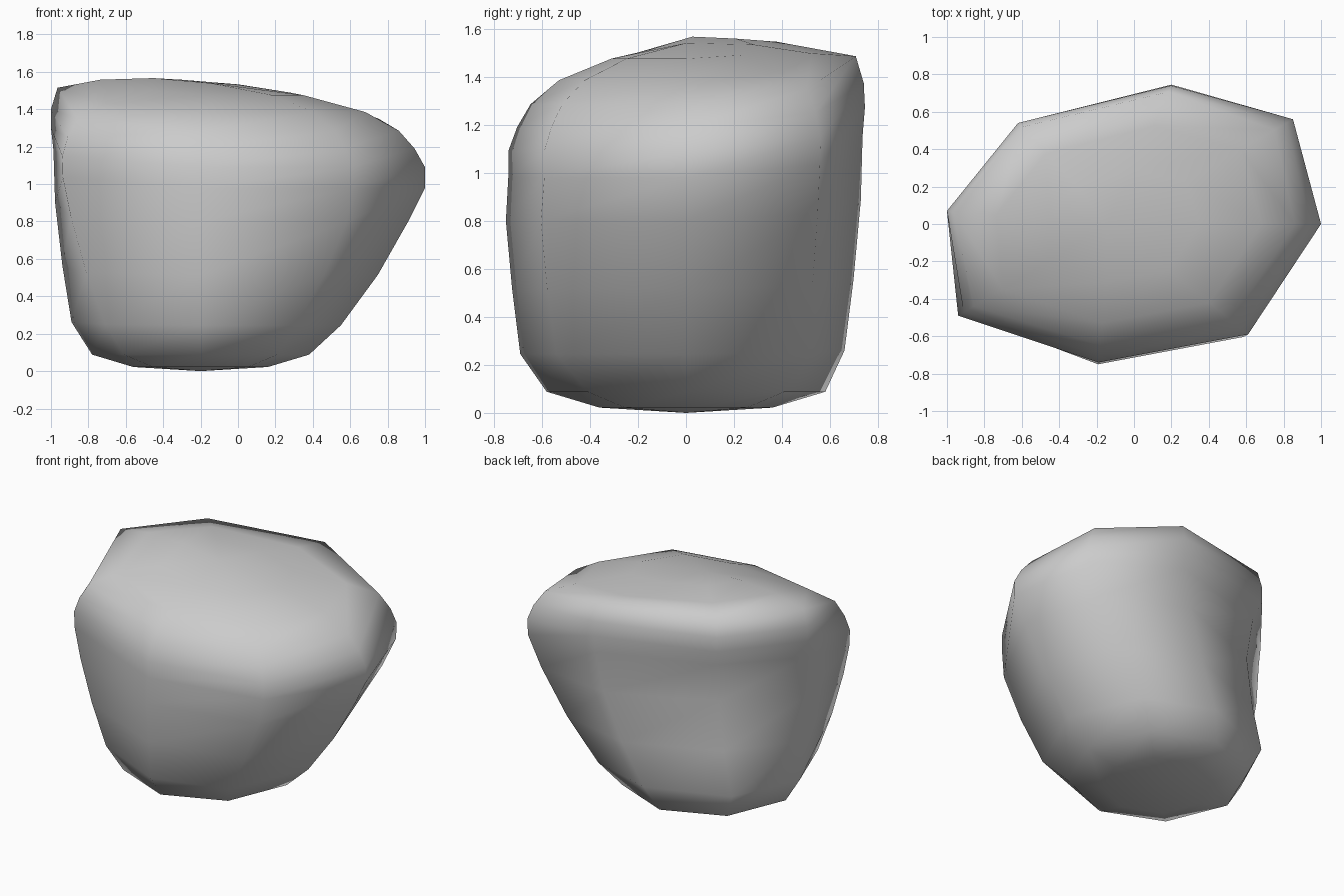
import bpy, bmesh
from math import cos, sin, radians
from mathutils import Vector

if "Cube" in bpy.data.objects:
    bpy.data.objects.remove(bpy.data.objects["Cube"])

# Eight columns round the boulder: foot point, widest point,
# lean towards the high back-left rim, inward dent at mid height
columns = [
    ((0.55, 0.00), (1.00, 0.00), 0.0, 0.0),
    ((0.34, 0.50), (0.85, 0.56), 0.28, 0.0),
    ((-0.13, 0.66), (0.20, 0.745), 0.87, 0.0),
    ((-0.68, 0.46), (-0.62, 0.54), 1.0, 0.10),
    ((-0.89, 0.00), (-1.00, 0.07), 1.0, 0.0),
    ((-0.71, -0.46), (-0.94, -0.49), 0.28, 0.0),
    ((-0.20, -0.69), (-0.19, -0.74), 0.0, -0.02),
    ((0.31, -0.54), (0.61, -0.59), 0.0, -0.04),
]
# Round base rings: radius, height
base = [(0.36, 0.022), (0.58, 0.088)]
# Side rings: blend foot->widest, front height, back height, dent share
sides = [(0.0, 0.245, 0.262, 0.0), (0.44, 0.515, 0.56, 0.6), (0.8, 0.8, 0.9, 1.0)]
# Shoulder rings: front scale, front height, back scale, back height, dent share, top tilt
shoulder = [(1.0, 0.98, 0.985, 1.18, 0.5, 0), (1.0, 1.09, 1.0, 1.3, 0, 0),
            (0.95, 1.19, 1.0, 1.4, 0, 0), (0.875, 1.285, 0.96, 1.515, 0, 0),
            (0.715, 1.385, 0.7, 1.558, 0, 0.055), (0.42, 1.475, 0.38, 1.58, 0, 0.055)]
foot_centre, top_centre = Vector((-0.2, 0)), Vector((-0.12, 0))


def mix(a, b, t):
    return a + (b - a) * t


def dented(p, amount):
    return p + (foot_centre - p).normalized() * amount


bm = bmesh.new()
rings = []
for r, z in base:
    rings.append([bm.verts.new((foot_centre.x + r * cos(radians(45 * i)),
                                r * sin(radians(45 * i)), z)) for i in range(8)])
for b, zf, zb, share in sides:
    ring = []
    for foot, wide, w, dent in columns:
        p = dented(Vector(foot).lerp(Vector(wide), b), dent * share)
        ring.append(bm.verts.new((p.x, p.y, mix(zf, zb, w))))
    rings.append(ring)
for sf, zf, sb, zb, share, tilt in shoulder:
    ring = []
    for foot, wide, w, dent in columns:
        p = top_centre.lerp(Vector(wide), mix(sf, sb, w))
        p = dented(p, max(dent, 0) * share)
        z = mix(zf, zb, w) - tilt * w * max(0, p.x + 0.7)
        ring.append(bm.verts.new((p.x, p.y, z)))
    rings.append(ring)

# Skin the rings and close both poles
bottom = bm.verts.new((-0.2, 0, 0))
top = bm.verts.new((-0.15, 0, 1.54))
for i in range(8):
    j = (i + 1) % 8
    for lo, hi in zip(rings, rings[1:]):
        bm.faces.new((lo[i], lo[j], hi[j], hi[i]))
    bm.faces.new((bottom, rings[0][j], rings[0][i]))
    bm.faces.new((top, rings[-1][i], rings[-1][j]))
bmesh.ops.recalc_face_normals(bm, faces=bm.faces)
for f in bm.faces:
    f.smooth = True
mesh = bpy.data.meshes.new("boulder")
bm.to_mesh(mesh)
bm.free()
bpy.context.collection.objects.link(bpy.data.objects.new("boulder", mesh))
